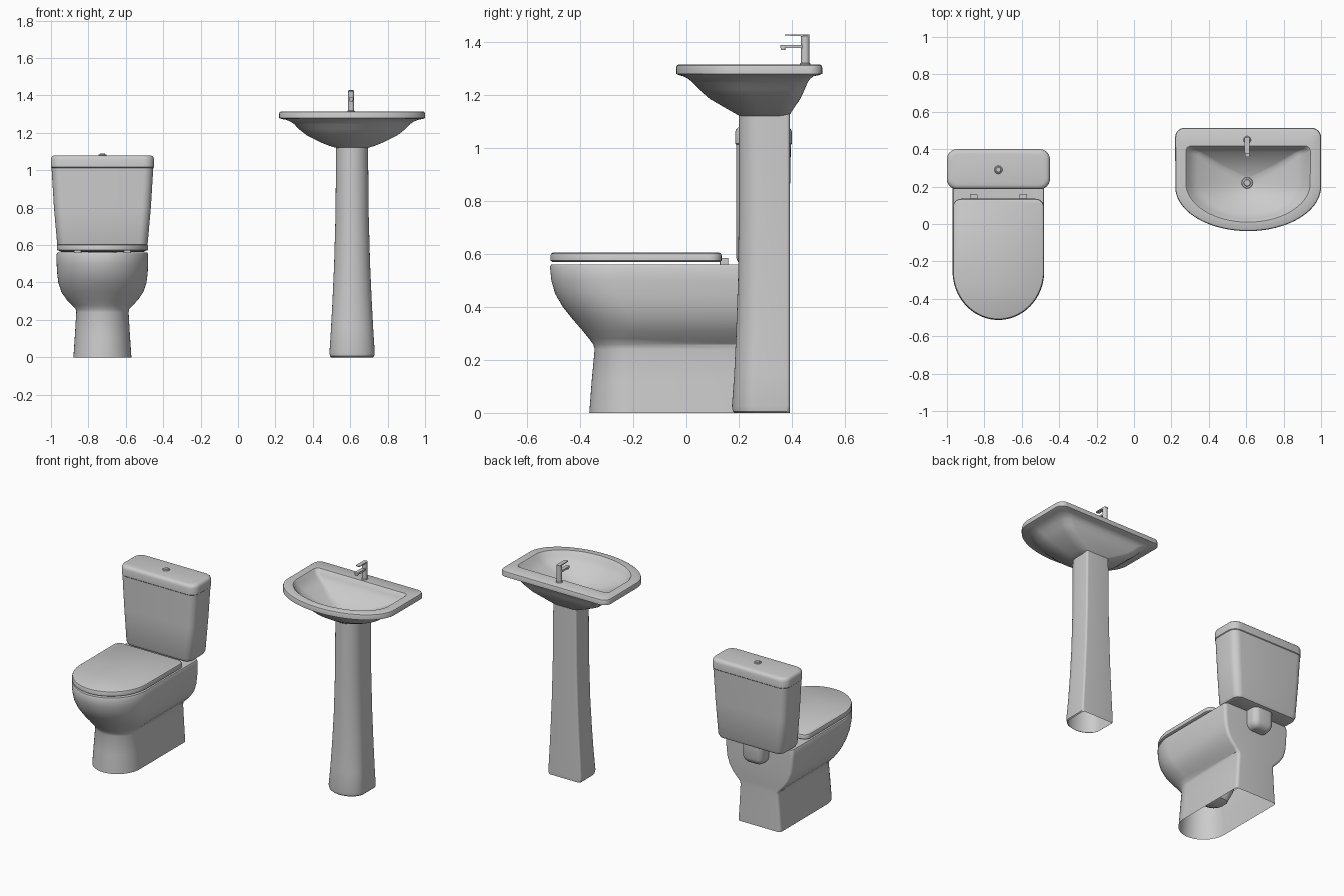
import bpy, bmesh, math
from math import sin, cos, pi

TX, SX = -0.725, 0.61   # centre lines of toilet and basin


def finish(name, bm, angle=35):
    bmesh.ops.recalc_face_normals(bm, faces=bm.faces)
    me = bpy.data.meshes.new(name)
    bm.to_mesh(me)
    bm.free()
    ob = bpy.data.objects.new(name, me)
    bpy.context.collection.objects.link(ob)
    bpy.ops.object.select_all(action='DESELECT')
    ob.select_set(True)
    bpy.context.view_layer.objects.active = ob
    bpy.ops.object.shade_smooth_by_angle(angle=math.radians(angle))
    return ob


def loft(name, rings, cap0=True, cap1=True, angle=35):
    bm = bmesh.new()
    vs = [[bm.verts.new(p) for p in r] for r in rings]
    n = len(vs[0])
    for a, b in zip(vs, vs[1:]):
        for i in range(n):
            j = (i + 1) % n
            bm.faces.new((a[i], a[j], b[j], b[i]))
    if cap0:
        bm.faces.new(vs[0][::-1])
    if cap1:
        bm.faces.new(vs[-1])
    return finish(name, bm, angle)


def d_ring(cx, z, hw, front, back, ys, r):
    """D outline: flat back with rounded corners, elliptical front."""
    half = [(hw - r + r * cos(a), back - r + r * sin(a))
            for a in [pi / 2 * (1 - i / 6) for i in range(7)]]
    half += [(hw * cos(a), ys - (ys - front) * sin(a))
             for a in [pi / 2 * i / 20 for i in range(1, 21)]]
    pts = half + [(-x, y) for x, y in half[-2::-1]]
    return [(cx + x, y, z) for x, y in pts]


def r_ring(cx, cy, z, hx, hy, r):
    """Rounded rectangle outline."""
    out = []
    for k, (sx, sy) in enumerate([(1, 1), (-1, 1), (-1, -1), (1, -1)]):
        for i in range(7):
            a = pi / 2 * (k + i / 6)
            out.append((cx + sx * (hx - r) + r * cos(a),
                        cy + sy * (hy - r) + r * sin(a), z))
    return out


def cylinder(name, x, y, z0, z1, r):
    return loft(name, [[(x + q * cos(2 * pi * i / 24), y + q * sin(2 * pi * i / 24), z)
                        for i in range(24)]
                       for z, q in [(z0, r), (z1 - 0.003, r), (z1, r - 0.003)]])


# toilet: outer skin, rim and inner bowl in one shell, open underneath
outer = [(0, .155, -.365), (.12, .147, -.356), (.24, .14, -.345), (.258, .143, -.35),
         (.28, .165, -.366), (.31, .193, -.39), (.35, .22, -.425), (.40, .236, -.465),
         (.45, .242, -.494), (.50, .245, -.508), (.55, .245, -.513), (.56, .24, -.508)]
rings = [d_ring(TX, z, w, f, .28, f + 1.06 * w, .02) for z, w, f in outer]
inner = [(.56, .175, -.44, .06), (.54, .172, -.43, .055), (.42, .155, -.38, .04),
         (.30, .12, -.29, .01), (.20, .10, -.23, -.02), (.13, .07, -.19, -.05),
         (.11, .03, -.15, -.09)]
rings += [d_ring(TX, z, w, f, b, (f + b) / 2, w * .6) for z, w, f, b in inner]
loft("toilet_bowl", rings, cap0=False)

# toilet lid with rounded edges
loft("toilet_lid", [d_ring(TX, z, .244 - e, -.511 + e, .135 - e, -.25, .045 - e)
                    for z, e in [(.57, .006), (.574, 0), (.594, 0), (.601, .003),
                                 (.605, .010)]])
for side, s in (("left", -1), ("right", 1)):
    loft("hinge_" + side, [r_ring(TX + s * .133, .145, z, .02, .016, .004)
                           for z in (.558, .585)])

# cistern: tapered body, overhanging lid, push button
loft("cistern", [r_ring(TX, cy, z, hx, hy, r) for z, cy, hx, hy, r in
                 [(.562, .288, .215, .075, .03), (.567, .288, .23, .09, .04),
                  (.585, .288, .24, .098, .045), (.80, .291, .259, .101, .05),
                  (1.012, .293, .272, .103, .05)]])
loft("cistern_lid", [r_ring(TX, .293, z, .276 - e, .107 - e, .055 - e * .5)
                     for z, e in [(1.012, .004), (1.016, 0), (1.058, 0), (1.07, .004),
                                  (1.077, .012), (1.08, .024)]])
cylinder("flush_button_ring", TX, .29, 1.078, 1.085, .022)
cylinder("flush_button", TX, .29, 1.08, 1.089, .015)

# outlet stub behind the bowl
loft("outlet", [r_ring(TX, .30, z, .075 - e, .06 - e, .04 - e * .6)
                for z, e in [(.435, .035), (.44, .02), (.455, .007), (.475, 0), (.565, 0)]])

# wash basin: underside, rim and inside in one loft
under = [(1.118, .08, .205, .385, .05), (1.13, .12, .185, .395, .05),
         (1.15, .17, .150, .408, .06), (1.185, .24, .09, .432, .06),
         (1.22, .285, .05, .448, .06), (1.245, .308, .025, .458, .06),
         (1.26, .33, .008, .468, .05), (1.27, .355, -.012, .482, .045)]
rings = [d_ring(SX, z, w, f, b, f + (b - f) * .5, r) for z, w, f, b, r in under]
rings += [d_ring(SX, z, .39 - e, -.038 + e, .514 - e, .2, .05 - e)
          for z, e in [(1.274, .012), (1.279, 0), (1.303, 0), (1.311, .003), (1.315, .011)]]
rings += [d_ring(SX, z, w, f, b, ys, r) for z, w, f, b, ys, r in
          [(1.315, .333, .010, .418, .22, .03), (1.310, .327, .016, .412, .22, .026),
           (1.285, .315, .028, .402, .22, .024), (1.255, .27, .055, .385, .22, .022),
           (1.205, .16, .12, .315, .22, .03), (1.165, .03, .19, .25, .22, .03)]]
loft("basin", rings)

# waste ring and plug
cylinder("drain_ring", SX - .005, .22, 1.16, 1.176, .03)
cylinder("drain_plug", SX - .005, .22, 1.165, 1.180, .019)

# pedestal column, open at the floor
column = [(0, .112, .183), (.006, .118, .177), (.025, .121, .174), (.15, .113, .183),
          (.30, .105, .190), (.50, .096, .197), (.75, .089, .200), (1.13, .085, .200)]
loft("pedestal", [d_ring(SX, z, w, f, .392, f + .09, .012) for z, w, f in column],
     cap0=False)

# mixer tap: post, spout, nozzle and lever
cylinder("tap_base", SX - .005, .45, 1.312, 1.32, .02)
cylinder("tap_post", SX - .005, .45, 1.315, 1.425, .016)
loft("tap_spout", [r_ring(SX - .005, .402, z, .012, .045, .008)
                   for z in (1.376, 1.388)])
cylinder("tap_nozzle", SX - .005, .367, 1.368, 1.38, .009)
lever = loft("tap_lever", [r_ring(SX - .005, .42, z, .013, .046, .008)
                           for z in (1.419, 1.428)])
for v in lever.data.vertices:   # lever thins towards its tip
    if v.co.z < 1.422:
        v.co.z += (.466 - v.co.y) * .05
